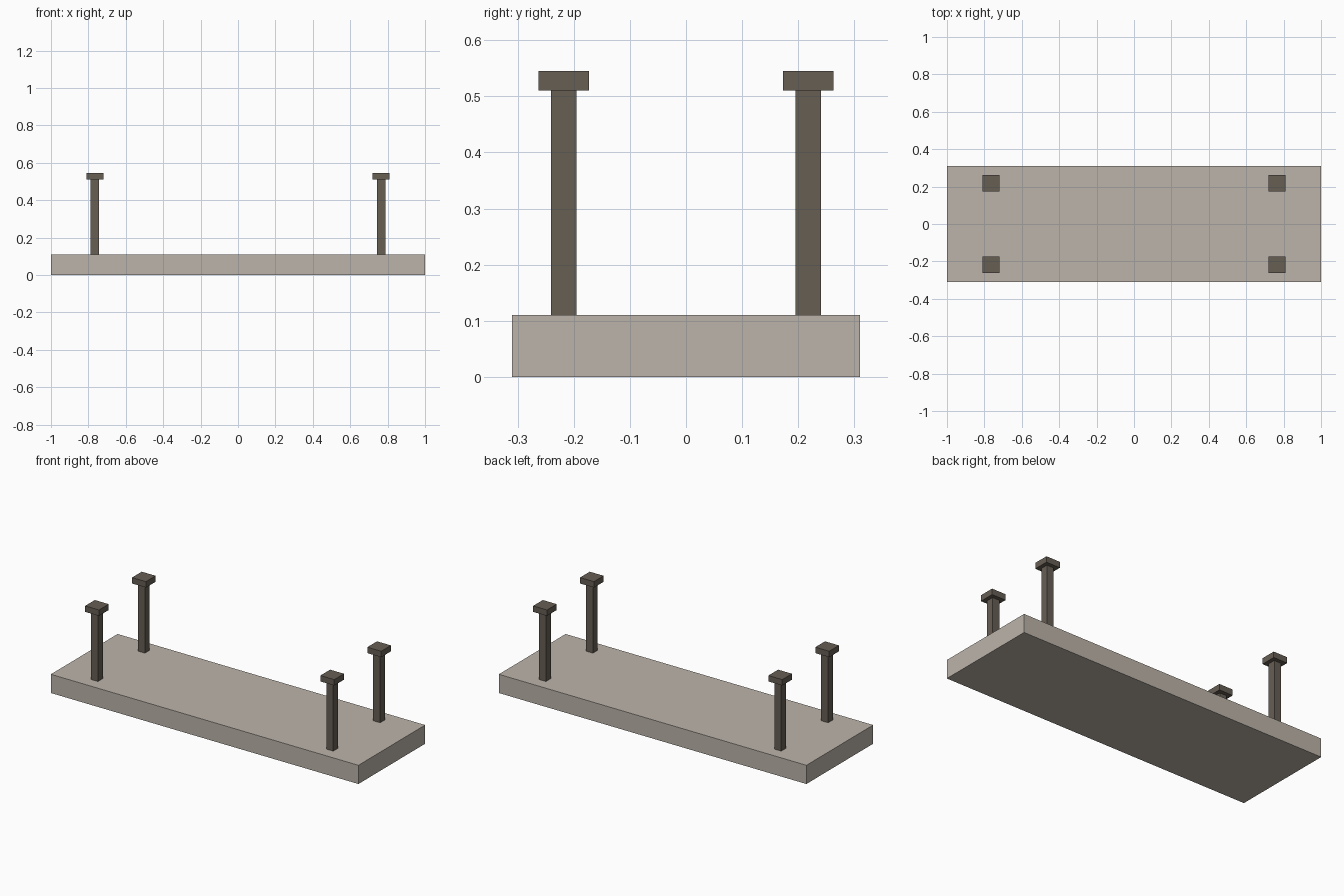
import bpy

cube = bpy.data.objects.get("Cube")
if cube:
    bpy.data.objects.remove(cube, do_unlink=True)


def make_material(name, color):
    mat = bpy.data.materials.new(name)
    mat.use_nodes = True
    mat.diffuse_color = color
    mat.node_tree.nodes["Principled BSDF"].inputs["Base Color"].default_value = color
    return mat


def box(name, x, y, z_low, z_high, width, depth, mat):
    """Box given by its plan centre, plan size and height range."""
    bpy.ops.mesh.primitive_cube_add(size=1, location=(x, y, (z_low + z_high) / 2))
    obj = bpy.context.object
    obj.name = name
    obj.scale = (width, depth, z_high - z_low)
    bpy.ops.object.transform_apply(location=False, rotation=False, scale=True)
    obj.data.materials.append(mat)
    return obj


stone = make_material("pale stone", (0.50, 0.455, 0.40, 1))
dark = make_material("dark brown grey", (0.133, 0.112, 0.088, 1))

SLAB_TOP, POST_TOP, CAP_TOP = 0.11, 0.51, 0.545
POST_X, POST_Y = 0.765, 0.218

# Base slab
box("slab", 0, 0, 0, SLAB_TOP, 2, 0.62, stone)

# Four corner posts with square caps
for side, sx in (("left", 1), ("right", -1)):
    for end, sy in (("front", -1), ("back", 1)):
        x, y = sx * POST_X, sy * POST_Y
        box(f"{end}_{side}_post", x, y, SLAB_TOP, POST_TOP, 0.045, 0.045, dark)
        box(f"{end}_{side}_cap", x, y, POST_TOP, CAP_TOP, 0.09, 0.09, dark)
